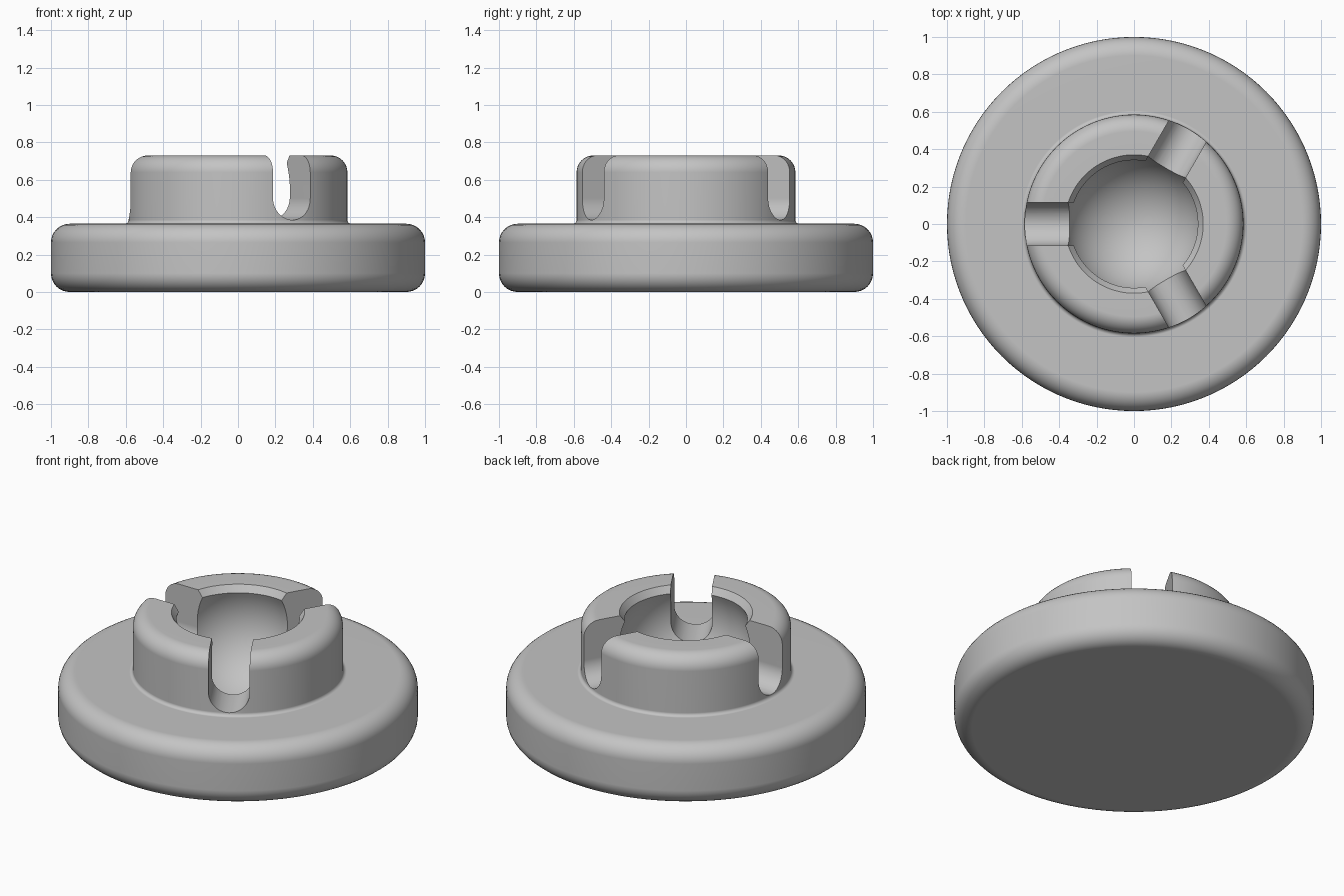
import bpy
import bmesh
from math import sin, cos, pi, radians, asin, sqrt
from mathutils import Matrix, Vector

if "Cube" in bpy.data.objects:
    bpy.data.objects.remove(bpy.data.objects["Cube"])

# Main sizes
FLANGE_R, FLANGE_H = 1.0, 0.365
COLLAR_R, COLLAR_H = 0.585, 0.73
BALL_R, BALL_Z = 0.375, 0.535
LIP_Z = 0.69
SLOT_R, SLOT_Z = 0.115, 0.5

grey = bpy.data.materials.new("light grey")
grey.use_nodes = True
colour = (0.55, 0.55, 0.55, 1)
grey.diffuse_color = colour
grey.node_tree.nodes["Principled BSDF"].inputs["Base Color"].default_value = colour


def arc(cx, cz, r, start, end, steps):
    """Points on an arc in the profile plane, angles in degrees."""
    angles = [radians(start + (end - start) * i / steps) for i in range(steps + 1)]
    return [(cx + r * cos(a), cz + r * sin(a)) for a in angles]


def make_object(name, bm):
    bmesh.ops.recalc_face_normals(bm, faces=bm.faces)
    mesh = bpy.data.meshes.new(name)
    bm.to_mesh(mesh)
    bm.free()
    obj = bpy.data.objects.new(name, mesh)
    bpy.context.collection.objects.link(obj)
    mesh.materials.append(grey)
    return obj


def lathe(name, profile, steps=120):
    bm = bmesh.new()
    verts = [bm.verts.new((r, 0, z)) for r, z in profile]
    edges = [bm.edges.new(pair) for pair in zip(verts, verts[1:])]
    bmesh.ops.spin(bm, geom=verts + edges, cent=(0, 0, 0), axis=(0, 0, 1),
                   angle=2 * pi, steps=steps, use_merge=True)
    bmesh.ops.remove_doubles(bm, verts=bm.verts, dist=1e-5)
    return make_object(name, bm)


# Flange, collar and ball socket as one turned profile
fillet, top_fillet, root = 0.1, 0.09, 0.02
lip_angle = asin((LIP_Z - BALL_Z) / BALL_R) * 180 / pi
profile = [(0, 0)]
profile += arc(FLANGE_R - fillet, fillet, fillet, -90, 0, 8)
profile += arc(FLANGE_R - fillet, FLANGE_H - fillet, fillet, 0, 90, 8)
profile += arc(COLLAR_R + root, FLANGE_H + root, root, 270, 180, 5)
profile += arc(COLLAR_R - top_fillet, COLLAR_H - top_fillet, top_fillet, 0, 90, 8)
profile += [(0.37, COLLAR_H)]
profile += arc(0, BALL_Z, BALL_R, lip_angle, -90, 24)[:-1]
profile += [(0, BALL_Z - BALL_R)]
body = lathe("socket_base", profile)

# Three round-bottomed slots around the collar
bm = bmesh.new()
outline = [(-SLOT_R, 1.0)] + arc(0, SLOT_Z, SLOT_R, 180, 360, 24) + [(SLOT_R, 1.0)]
for degrees in (60, 180, 300):
    turn = Matrix.Rotation(radians(degrees), 4, "Z")
    ends = [[bm.verts.new(turn @ Vector((x, u, z))) for u, z in outline]
            for x in (0.22, 0.75)]
    for ring in ends:
        bm.faces.new(ring)
    count = len(outline)
    for i in range(count):
        j = (i + 1) % count
        bm.faces.new((ends[0][i], ends[0][j], ends[1][j], ends[1][i]))
cutter = make_object("slot_cutter", bm)
cutter.hide_render = True

cut = body.modifiers.new("slots", "BOOLEAN")
cut.operation = "DIFFERENCE"
cut.solver = "EXACT"
cut.object = cutter

bpy.ops.object.select_all(action="DESELECT")
body.select_set(True)
bpy.context.view_layer.objects.active = body
bpy.ops.object.modifier_apply(modifier=cut.name)
bpy.data.objects.remove(cutter)

# Smooth turned surfaces, crisp slot and lip edges
bpy.ops.object.shade_smooth_by_angle(angle=radians(25))
weighted = body.modifiers.new("weighted normals", "WEIGHTED_NORMAL")
weighted.keep_sharp = True
